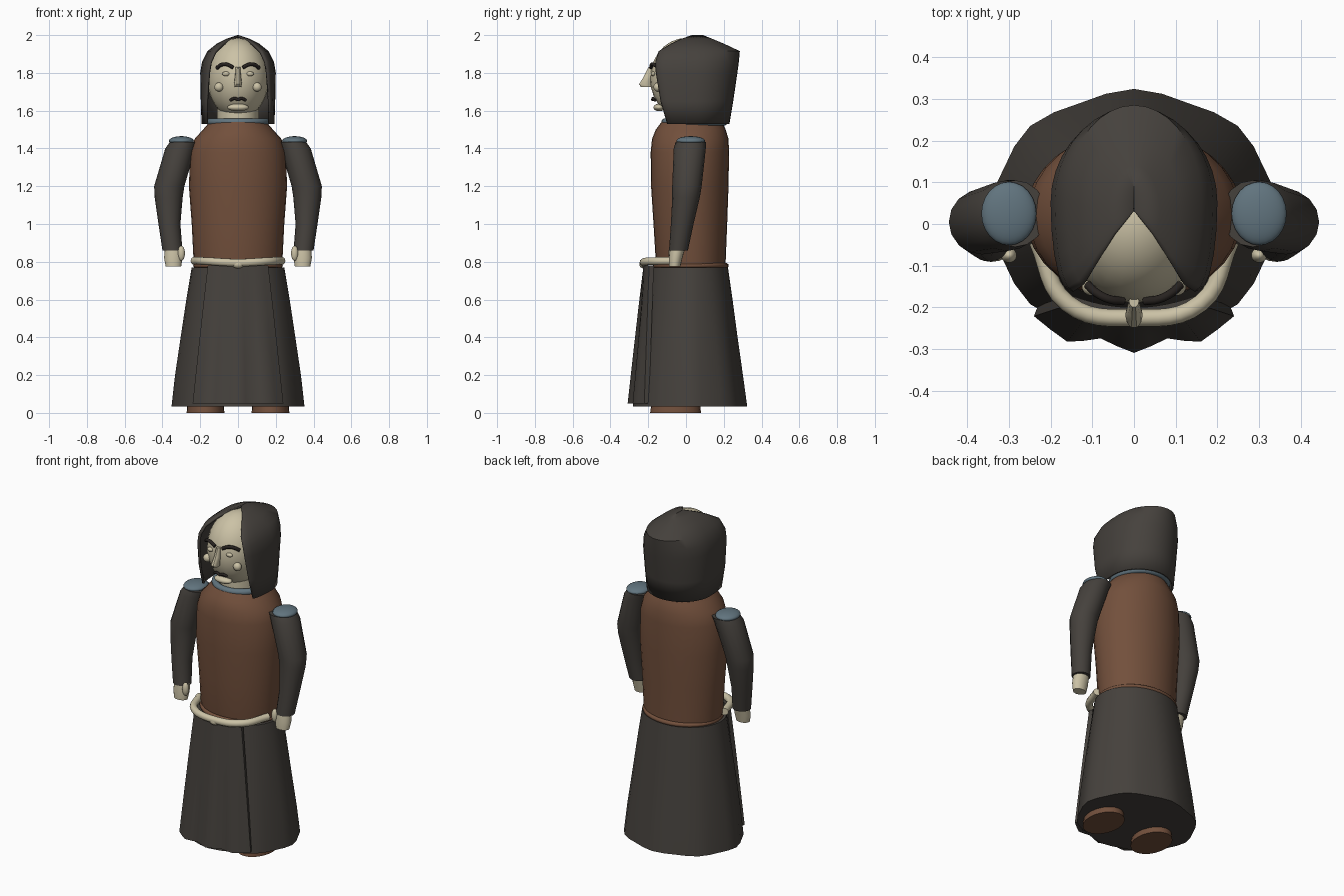
import bpy, bmesh, math
from mathutils import Vector

if "Cube" in bpy.data.objects:
    bpy.data.objects.remove(bpy.data.objects["Cube"])


def material(name, rgb):
    m = bpy.data.materials.new(name)
    m.use_nodes = True
    m.diffuse_color = (*rgb, 1)
    m.node_tree.nodes["Principled BSDF"].inputs["Base Color"].default_value = (*rgb, 1)
    return m


DARK = material("charcoal cloth", (0.06, 0.053, 0.046))
BROWN = material("brown cloth", (0.17, 0.08, 0.045))
BLUE = material("slate blue", (0.12, 0.175, 0.21))
SKIN = material("pale skin", (0.6, 0.54, 0.38))
HAIR = material("black hair", (0.02, 0.016, 0.014))


def finish(obj, mat, angle=40):
    obj.data.materials.clear()
    obj.data.materials.append(mat)
    bpy.ops.object.select_all(action="DESELECT")
    obj.select_set(True)
    bpy.context.view_layer.objects.active = obj
    bpy.ops.object.shade_smooth_by_angle(angle=math.radians(angle))
    return obj


def loft(name, rings, mat, closed=True, angle=40):
    """Skin a list of equally long point rings, capping closed tubes."""
    bm = bmesh.new()
    rows = [[bm.verts.new(p) for p in ring] for ring in rings]
    n = len(rows[0])
    for a, b in zip(rows, rows[1:]):
        for i in range(n if closed else n - 1):
            j = (i + 1) % n
            bm.faces.new((a[i], a[j], b[j], b[i]))
    if closed:
        bm.faces.new(rows[0])
        bm.faces.new(rows[-1])
    bmesh.ops.remove_doubles(bm, verts=bm.verts, dist=0.0005)
    bmesh.ops.recalc_face_normals(bm, faces=bm.faces)
    me = bpy.data.meshes.new(name)
    bm.to_mesh(me)
    bm.free()
    obj = bpy.data.objects.new(name, me)
    bpy.context.collection.objects.link(obj)
    return finish(obj, mat, angle)


def oval(cx, cy, z, rx, ry, n=24, wave=0):
    pts = []
    for i in range(n):
        a = math.tau * i / n
        k = 1 + wave * math.cos(8 * a)
        pts.append((cx + rx * k * math.cos(a), cy + ry * k * math.sin(a), z))
    return pts


def ball(name, loc, size, mat, rot=(0, 0, 0)):
    bpy.ops.mesh.primitive_uv_sphere_add(segments=24, ring_count=14, location=loc, rotation=rot)
    obj = bpy.context.object
    obj.name = name
    obj.scale = size
    return finish(obj, mat, 60)


def tube(name, points, radius, mat):
    """Round rod along a smooth path."""
    cu = bpy.data.curves.new(name, "CURVE")
    cu.dimensions = "3D"
    cu.bevel_depth = radius
    cu.bevel_resolution = 3
    cu.use_fill_caps = True
    sp = cu.splines.new("BEZIER")
    sp.bezier_points.add(len(points) - 1)
    for bp, p in zip(sp.bezier_points, points):
        bp.co = p
        bp.handle_left_type = bp.handle_right_type = "AUTO"
    sp.resolution_u = 6
    obj = bpy.data.objects.new(name, cu)
    bpy.context.collection.objects.link(obj)
    bpy.context.view_layer.objects.active = obj
    bpy.ops.object.select_all(action="DESELECT")
    obj.select_set(True)
    bpy.ops.object.convert(target="MESH")
    return finish(bpy.context.object, mat, 60)


def ring(name, loc, major, minor, scale, mat):
    bpy.ops.mesh.primitive_torus_add(location=loc, major_radius=major, minor_radius=minor,
                                     major_segments=36, minor_segments=10)
    obj = bpy.context.object
    obj.name = name
    obj.scale = scale
    return finish(obj, mat, 60)


# Tunic: height, half width, front, back
tunic = [(0.77, 0.23, -0.155, 0.21), (0.8, 0.235, -0.16, 0.21), (1.0, 0.245, -0.172, 0.218),
         (1.2, 0.26, -0.185, 0.225), (1.38, 0.253, -0.187, 0.228), (1.45, 0.23, -0.18, 0.225),
         (1.5, 0.185, -0.16, 0.21), (1.54, 0.15, -0.13, 0.19)]
loft("tunic", [oval(0, (f + b) / 2, z, w, (b - f) / 2, 32) for z, w, f, b in tunic], BROWN)
ring("tunic_hem", (0, 0.025, 0.78), 0.19, 0.013, (1.17, 0.99, 1), BROWN)
ring("collar", (0, 0.045, 1.54), 0.15, 0.019, (1, 1.04, 1), BLUE)

# Skirt with soft folds toward the bottom
skirt = [(0.77, 0.245, -0.19, 0.222, 0), (0.6, 0.272, -0.21, 0.245, 0.006),
         (0.4, 0.3, -0.235, 0.27, 0.012), (0.2, 0.328, -0.258, 0.297, 0.016),
         (0.035, 0.345, -0.275, 0.318, 0.02)]
loft("skirt", [oval(0, (f + b) / 2, z, w, (b - f) / 2, 32, k) for z, w, f, b, k in skirt], DARK)

# Front apron panel, folded like cloth and thick at the back
panel = []
for z, t in ((0.78, 0), (0.55, 0.33), (0.3, 0.67), (0.05, 1)):
    half = 0.16 + 0.08 * t
    front, back = [], []
    for i in range(13):
        u = i / 6 - 1
        fold = 0.014 * t * math.cos(3 * math.pi * u)
        y = -0.225 - 0.07 * t + (0.03 + 0.03 * t) * u * u - fold
        front.append((half * u, y, z))
        back.append((half * u * 0.96, y + 0.025, z))
    panel.append(front + back[::-1])
loft("apron_panel", panel, DARK)

# Belt across the front
tube("belt", [(-0.232, -0.04, 0.805), (-0.16, -0.19, 0.803), (0, -0.225, 0.795),
              (0.16, -0.19, 0.803), (0.232, -0.04, 0.805)], 0.021, SKIN)
ball("belt_knot", (0, -0.225, 0.787), (0.032, 0.022, 0.022), SKIN)

# Head and neck
loft("neck", [oval(0, 0.02, z, 0.11, 0.12) for z in (1.5, 1.66)], SKIN)
ball("head", (0, 0, 1.77), (0.163, 0.19, 0.215), SKIN)

# Hood: height, half width, back y, edge x, edge y
hood = [(1.53, 0.193, 0.23, 0.168, -0.1), (1.65, 0.197, 0.25, 0.166, -0.135),
        (1.8, 0.2, 0.272, 0.155, -0.16), (1.86, 0.19, 0.28, 0.145, -0.162),
        (1.915, 0.162, 0.285, 0.12, -0.145), (1.955, 0.112, 0.2, 0.08, -0.08),
        (1.98, 0.062, 0.14, 0.045, -0.025), (2.0, 0.002, 0.09, 0.001, 0.03)]
rings = []
for z, w, back, ex, ey in hood:
    mid = back * 0.25 + ey * 0.1 if z < 1.99 else 0.05
    half = []
    for i in range(10):
        a = math.pi / 2 * i / 9
        half.append((w * math.sin(a), mid + (back - mid) * math.cos(a), z))
    for i in range(1, 6):
        a = math.pi / 2 * i / 5
        half.append((ex + (w - ex) * math.cos(a), mid + (ey - mid) * math.sin(a), z))
    rings.append([(-x, y, h) for x, y, h in half[:0:-1]] + half)
cloth = loft("hood", rings, DARK, closed=False, angle=45)
solid = cloth.modifiers.new("thickness", "SOLIDIFY")
solid.thickness = 0.012
solid.offset = -1

# Face
loft("nose", [oval(0, y, z, w, d, 10) for z, y, w, d in
              ((1.725, -0.21, 0.017, 0.03), (1.74, -0.218, 0.021, 0.032),
               (1.78, -0.2, 0.016, 0.025), (1.83, -0.185, 0.012, 0.015))], SKIN)
tube("moustache", [(-0.042, -0.164, 1.655), (-0.015, -0.175, 1.665), (0, -0.176, 1.658),
                   (0.015, -0.175, 1.665), (0.042, -0.164, 1.655)], 0.008, HAIR)
ball("lower_lip", (0, -0.142, 1.617), (0.057, 0.03, 0.02), SKIN)

for side, s in (("left", 1), ("right", -1)):
    ball(side + "_eye", (s * 0.064, -0.174, 1.795), (0.02, 0.012, 0.012), SKIN)
    ball(side + "_cheek", (s * 0.101, -0.15, 1.725), (0.024, 0.022, 0.024), SKIN)
    tube(side + "_eyebrow", [(s * 0.025, -0.185, 1.828), (s * 0.06, -0.18, 1.845),
                             (s * 0.09, -0.165, 1.842), (s * 0.112, -0.145, 1.825)], 0.01, HAIR)

    # Sleeve: height, x, y, radius across, radius in depth
    arm = [(1.435, 0.285, 0.025, 0.075, 0.08), (1.4, 0.305, 0.02, 0.08, 0.085),
           (1.2, 0.364, 0.005, 0.08, 0.078), (1.14, 0.367, 0, 0.074, 0.073),
           (1.0, 0.363, -0.02, 0.058, 0.06), (0.86, 0.347, -0.04, 0.053, 0.05)]
    loft(side + "_sleeve", [oval(s * x, y, z, rx, ry, 16) for z, x, y, rx, ry in arm], DARK)
    ball(side + "_shoulder_pad", (s * 0.3, 0.025, 1.44), (0.066, 0.076, 0.025), BLUE)

    # Hand with thumb
    hand = [(0.87, 0.342, -0.045, 0.046, 0.04), (0.82, 0.342, -0.055, 0.049, 0.036),
            (0.775, 0.342, -0.06, 0.041, 0.03)]
    loft(side + "_hand", [oval(s * x, y, z, rx, ry, 16) for z, x, y, rx, ry in hand], SKIN)
    ball(side + "_thumb", (s * 0.3, -0.075, 0.845), (0.019, 0.018, 0.04), SKIN)

    # Shoe sole peeking out under the skirt
    loft(side + "_foot", [oval(s * 0.172, -0.055, z, w, d) for z, w, d in
                          ((0, 0.1, 0.135), (0.05, 0.096, 0.128))], BROWN)
